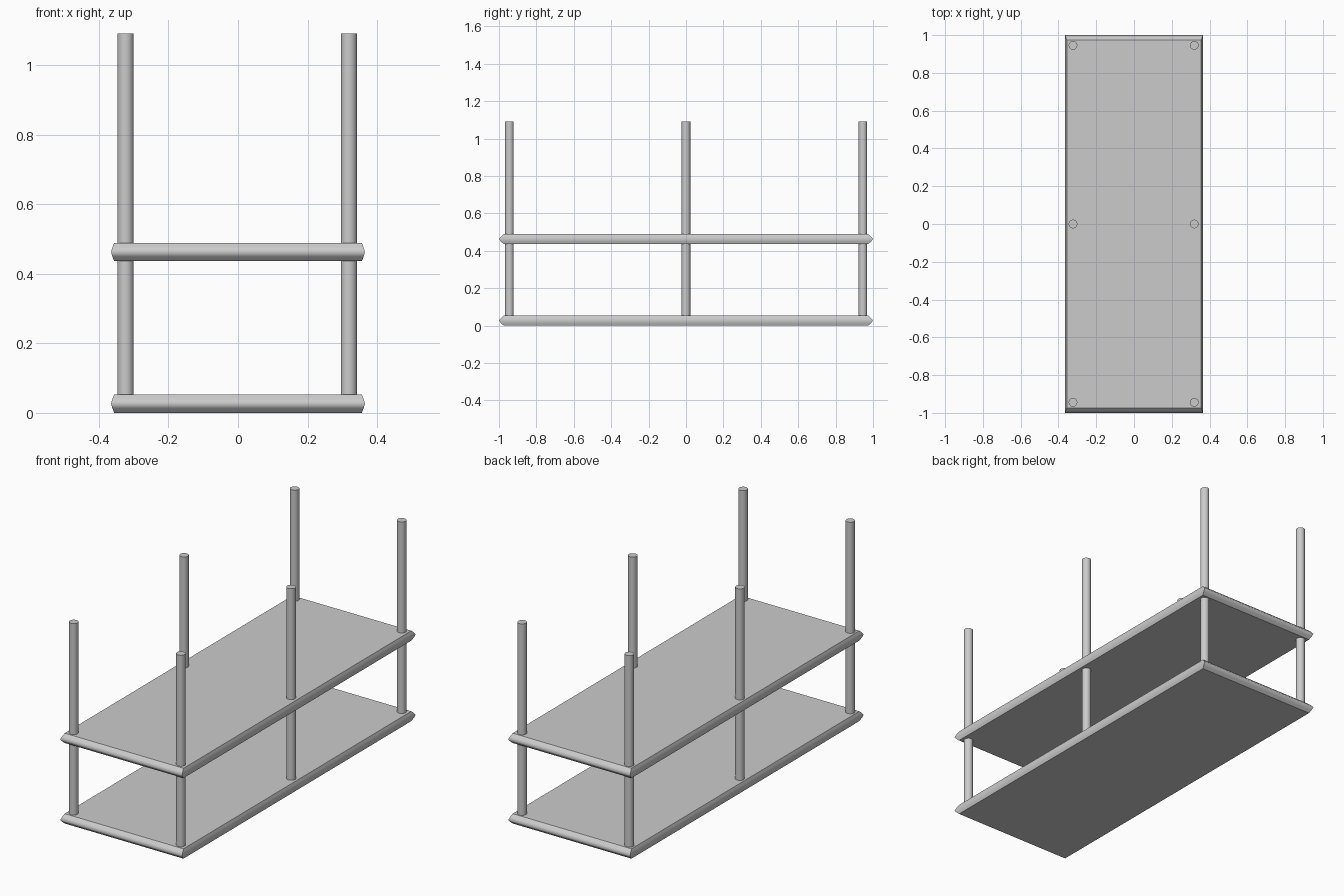
import bpy, bmesh

if "Cube" in bpy.data.objects:
    bpy.data.objects.remove(bpy.data.objects["Cube"])

HX, HY, T = 0.365, 1.0, 0.053   # board half sizes and thickness


def board(name, z0):
    """Rectangular board with a softly pointed edge all round."""
    profile = [(0.0, 0.0), (0.25, 0.57), (0.5, 1.0), (0.75, 0.57), (1.0, 0.0)]
    bm = bmesh.new()
    rings = []
    for t, out in profile:
        k = 1 - 0.025 * (1 - out)
        rings.append([bm.verts.new((sx * HX * k, sy * HY * k, z0 + t * T))
                      for sx, sy in ((-1, -1), (1, -1), (1, 1), (-1, 1))])
    # rounded rim
    for a, b in zip(rings, rings[1:]):
        for i in range(4):
            j = (i + 1) % 4
            f = bm.faces.new((a[i], a[j], b[j], b[i]))
            f.smooth = True
            bm.edges.get((a[i], b[i])).smooth = False
    # flat top and underside with crisp outlines
    for f in (bm.faces.new(rings[0][::-1]), bm.faces.new(rings[-1])):
        for e in f.edges:
            e.smooth = False
    me = bpy.data.meshes.new(name)
    bm.to_mesh(me)
    bm.free()
    bpy.context.collection.objects.link(bpy.data.objects.new(name, me))


def post(name, x, y):
    """Round upright running from the lower board through the upper one."""
    z0, z1 = 0.04, 1.09
    bpy.ops.mesh.primitive_cylinder_add(vertices=32, radius=0.023, depth=z1 - z0,
                                        location=(x, y, (z0 + z1) / 2))
    bpy.context.object.name = name
    bpy.ops.object.shade_smooth_by_angle()


# shelves
board("lower_shelf", 0.0)
board("upper_shelf", 0.436)

# six uprights
for side, x in (("left", -0.323), ("right", 0.319)):
    for place, y in (("front", -0.944), ("middle", 0.0), ("back", 0.946)):
        post(f"{place}_{side}_post", x, y)
